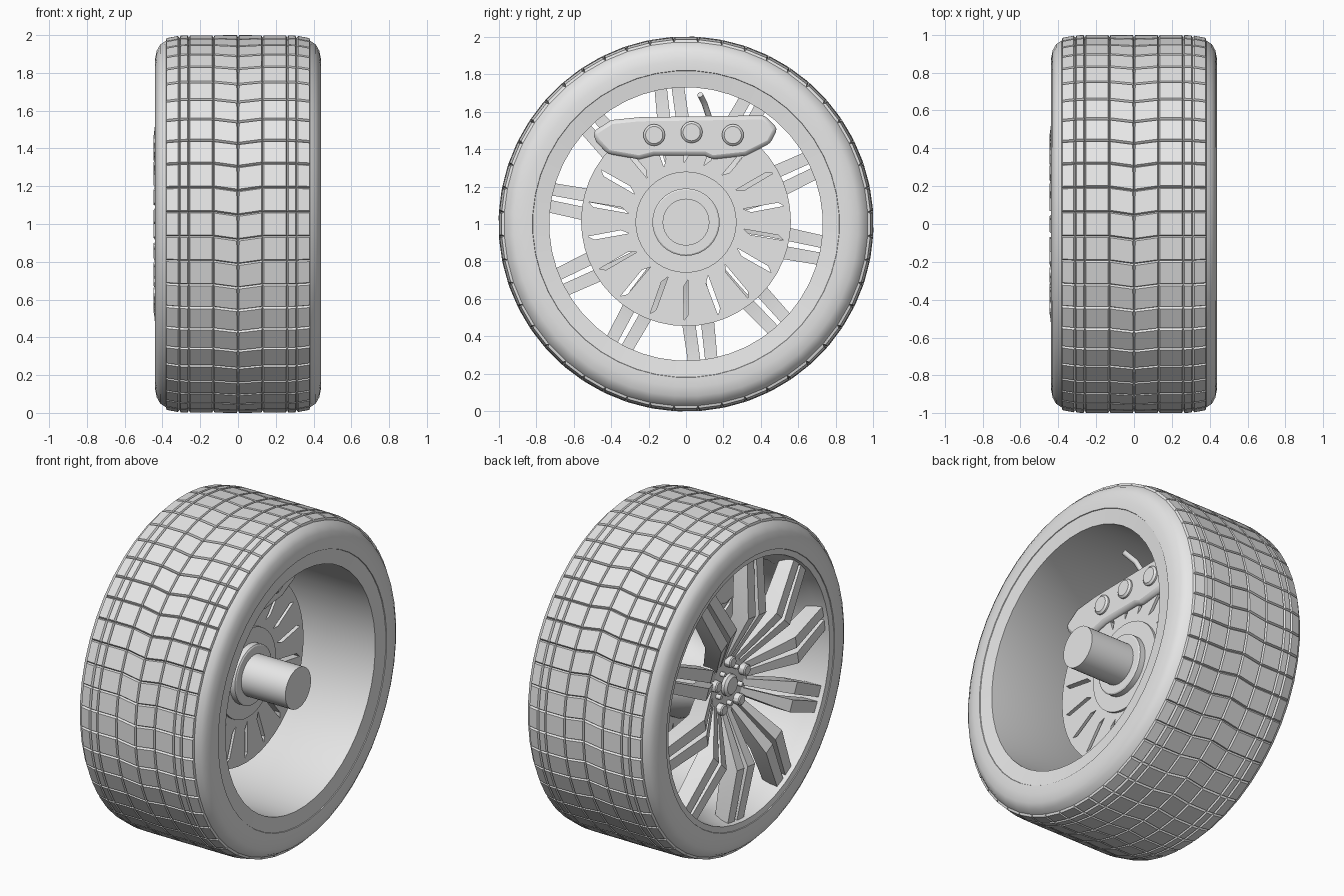
import bpy, bmesh
from math import pi, sin, cos, radians

cube = bpy.data.objects.get("Cube")
if cube:
    bpy.data.objects.remove(cube, do_unlink=True)

grey = bpy.data.materials.new("plain_grey")
grey.use_nodes = True
colour = (0.8, 0.8, 0.8, 1)
grey.diffuse_color = colour
grey.node_tree.nodes["Principled BSDF"].inputs["Base Color"].default_value = colour
parts = []


def add_object(name, mesh):
    mesh.materials.clear()
    mesh.materials.append(grey)
    ob = bpy.data.objects.new(name, mesh)
    bpy.context.scene.collection.objects.link(ob)
    parts.append(ob)
    return ob


def finish(name, bm):
    bmesh.ops.recalc_face_normals(bm, faces=bm.faces)
    mesh = bpy.data.meshes.new(name)
    bm.to_mesh(mesh)
    bm.free()
    return add_object(name, mesh)


def lathe(bm, profile, seg, centre=(0, 1), closed=False, start=0.0, twist=None):
    """Spin (x, radius) points about the x axis; returns the faces of each band."""
    rings = []
    for i, (x, r) in enumerate(profile):
        shift = start + (twist(i) if twist else 0)
        rings.append([bm.verts.new((x, centre[0] + r * cos(2 * pi * k / seg + shift),
                                    centre[1] + r * sin(2 * pi * k / seg + shift)))
                      for k in range(seg)])
    bands = []
    for i in range(len(rings) if closed else len(rings) - 1):
        a, b = rings[i], rings[(i + 1) % len(rings)]
        bands.append([bm.faces.new((a[k], a[(k + 1) % seg], b[(k + 1) % seg], b[k]))
                      for k in range(seg)])
    return bands


def turned(name, profile, seg=32, centre=(0, 1.01)):
    """Solid of revolution, capped at both ends."""
    bm = bmesh.new()
    pts = [(profile[0][0], 0)] + profile + [(profile[-1][0], 0)]
    lathe(bm, pts, seg, centre)
    bmesh.ops.remove_doubles(bm, verts=bm.verts, dist=1e-5)
    return finish(name, bm)


# Tyre: rounded sidewalls and a tread of raised, chamfered blocks
side = [(0.39, 0.80), (0.44, 0.82), (0.44, 0.87), (0.43, 0.92), (0.412, 0.952)]
half_tread = [(0.382, 0.972), (0.31, 0.986), (0.26, 0.988), (0.13, 0.988)]
right = side + half_tread
profile = right + [(0, 0.988)] + [(-x, r) for x, r in reversed(right)]
first, middle = len(side), len(right)
bm = bmesh.new()
bands = lathe(bm, profile, 48, closed=True, start=pi / 48,
              twist=lambda i: 0.018 if i == middle else 0)
bmesh.ops.recalc_face_normals(bm, faces=bm.faces)
tread = [f for band in bands[first:first + 2 * len(half_tread)] for f in band]
bmesh.ops.inset_individual(bm, faces=tread, thickness=0.009, depth=0.013)
finish("tyre", bm)

# Rim barrel with inboard and outboard lips
bm = bmesh.new()
lathe(bm, [(0.425, 0.73), (0.436, 0.82), (0.39, 0.82), (0.37, 0.76), (-0.36, 0.79),
           (-0.39, 0.82), (-0.436, 0.82), (-0.43, 0.785), (-0.36, 0.77), (-0.28, 0.73)],
      48, closed=True, start=pi / 48)
finish("rim", bm)

# Ten double spokes, bent forward in the middle
# Each station: radius, outer x, depth, near and far sideways offset
stations = [(0.15, -0.285, 0.09, 0.006, 0.044),
            (0.45, -0.448, 0.11, 0.016, 0.088),
            (0.78, -0.405, 0.09, 0.012, 0.078)]
bm = bmesh.new()
for n in range(10):
    a = radians(36 * n - 11)
    for s in (-1, 1):
        loops = []
        for r, x, d, t0, t1 in stations:
            loops.append([bm.verts.new((px, r * cos(a) - s * t * sin(a),
                                        1 + r * sin(a) + s * t * cos(a)))
                          for px, t in ((x, t0), (x, t1), (x + d, t1), (x + d, t0))])
        for p, q in zip(loops, loops[1:]):
            for k in range(4):
                bm.faces.new((p[k], p[(k + 1) % 4], q[(k + 1) % 4], q[k]))
        bm.faces.new(loops[0])
        bm.faces.new(loops[-1])
finish("spokes", bm)

# Wheel hub, centre cap, lug nuts and studs
turned("wheel_hub", [(-0.18, 0.2), (-0.27, 0.2), (-0.285, 0.185)])
turned("centre_cap", [(-0.27, 0.065), (-0.305, 0.065), (-0.318, 0.05)], 24, (0, 1))
for n in range(5):
    for name, reach, size, tip, turn in (("lug_nut", 0.145, 0.034, -0.325, 90),
                                         ("stud", 0.11, 0.014, -0.315, 126)):
        a = radians(72 * n + turn)
        turned(f"{name}_{n + 1}", [(-0.27, size), (tip + 0.006, size), (tip, size * 0.8)],
               12, (reach * cos(a), 1 + reach * sin(a)))

# Axle with its collar and the bell of the brake disc
turned("axle", [(-0.2, 0.125), (0.41, 0.125)])
turned("axle_collar", [(0.0, 0.18), (0.105, 0.18), (0.11, 0.172)])
turned("disc_bell", [(-0.2, 0.2), (-0.03, 0.27), (0.07, 0.27)], 40)

# Brake disc with slanted slots cut through it
outline = bpy.data.curves.new("disc_outline", 'CURVE')
outline.dimensions = '2D'
outline.fill_mode = 'BOTH'
outline.extrude = 0.025


def add_loop(points):
    spline = outline.splines.new('POLY')
    spline.points.add(len(points) - 1)
    for p, (u, v) in zip(spline.points, points):
        p.co = (u, v, 0, 1)
    spline.use_cyclic_u = True


add_loop([(0.56 * cos(2 * pi * k / 48), 0.56 * sin(2 * pi * k / 48)) for k in range(48)])
slot = [(0.31, 0.012), (0.35, -0.013), (0.53, -0.011), (0.50, 0.012)]
for n in range(18):
    a = 2 * pi * n / 18
    add_loop([(u * cos(a) - v * sin(a), u * sin(a) + v * cos(a)) for u, v in slot])
helper = bpy.data.objects.new("disc_outline", outline)
bpy.context.scene.collection.objects.link(helper)
evaluated = helper.evaluated_get(bpy.context.evaluated_depsgraph_get())
disc_mesh = bpy.data.meshes.new_from_object(evaluated)
bpy.data.objects.remove(helper, do_unlink=True)
disc = add_object("brake_disc", disc_mesh)
disc.rotation_euler = (0, pi / 2, 0)
disc.location = (0.03, 0, 1.015)

# Brake caliper over the top of the disc
shape = [(-0.50, 1.49), (-0.40, 1.555), (-0.25, 1.57), (0.42, 1.58), (0.49, 1.51),
         (0.45, 1.43), (0.32, 1.365), (0.14, 1.345), (0.10, 1.365), (-0.17, 1.365),
         (-0.25, 1.345), (-0.42, 1.375), (-0.48, 1.44)]
bm = bmesh.new()
face = bm.faces.new([bm.verts.new((-0.1, y, z)) for y, z in shape])
extruded = bmesh.ops.extrude_face_region(bm, geom=[face])["geom"]
bmesh.ops.translate(bm, vec=(0.185, 0, 0),
                    verts=[v for v in extruded if isinstance(v, bmesh.types.BMVert)])
caliper = finish("brake_caliper", bm)
bevel = caliper.modifiers.new("soft_edges", 'BEVEL')
bevel.width = 0.022
bevel.segments = 2
bevel.limit_method = 'ANGLE'
for n, (y, z) in enumerate([(-0.17, 1.475), (0.03, 1.49), (0.25, 1.475)]):
    turned(f"caliper_piston_{n + 1}", [(0.05, 0.058), (0.095, 0.058), (0.105, 0.046)],
           20, (y, z))

# Brake hose stub
path = bpy.data.curves.new("hose_path", 'CURVE')
path.dimensions = '3D'
path.bevel_depth = 0.016
path.use_fill_caps = True
spline = path.splines.new('POLY')
spline.points.add(2)
for p, co in zip(spline.points, [(0.03, 0.13, 1.55), (0.07, 0.10, 1.64), (0.14, 0.075, 1.69)]):
    p.co = (*co, 1)
helper = bpy.data.objects.new("hose_path", path)
bpy.context.scene.collection.objects.link(helper)
evaluated = helper.evaluated_get(bpy.context.evaluated_depsgraph_get())
hose_mesh = bpy.data.meshes.new_from_object(evaluated)
bpy.data.objects.remove(helper, do_unlink=True)
add_object("brake_hose", hose_mesh)

# Smooth shading with crisp edges
bpy.ops.object.select_all(action='DESELECT')
for ob in parts:
    ob.select_set(True)
bpy.context.view_layer.objects.active = parts[0]
bpy.ops.object.shade_smooth_by_angle(angle=radians(30))
